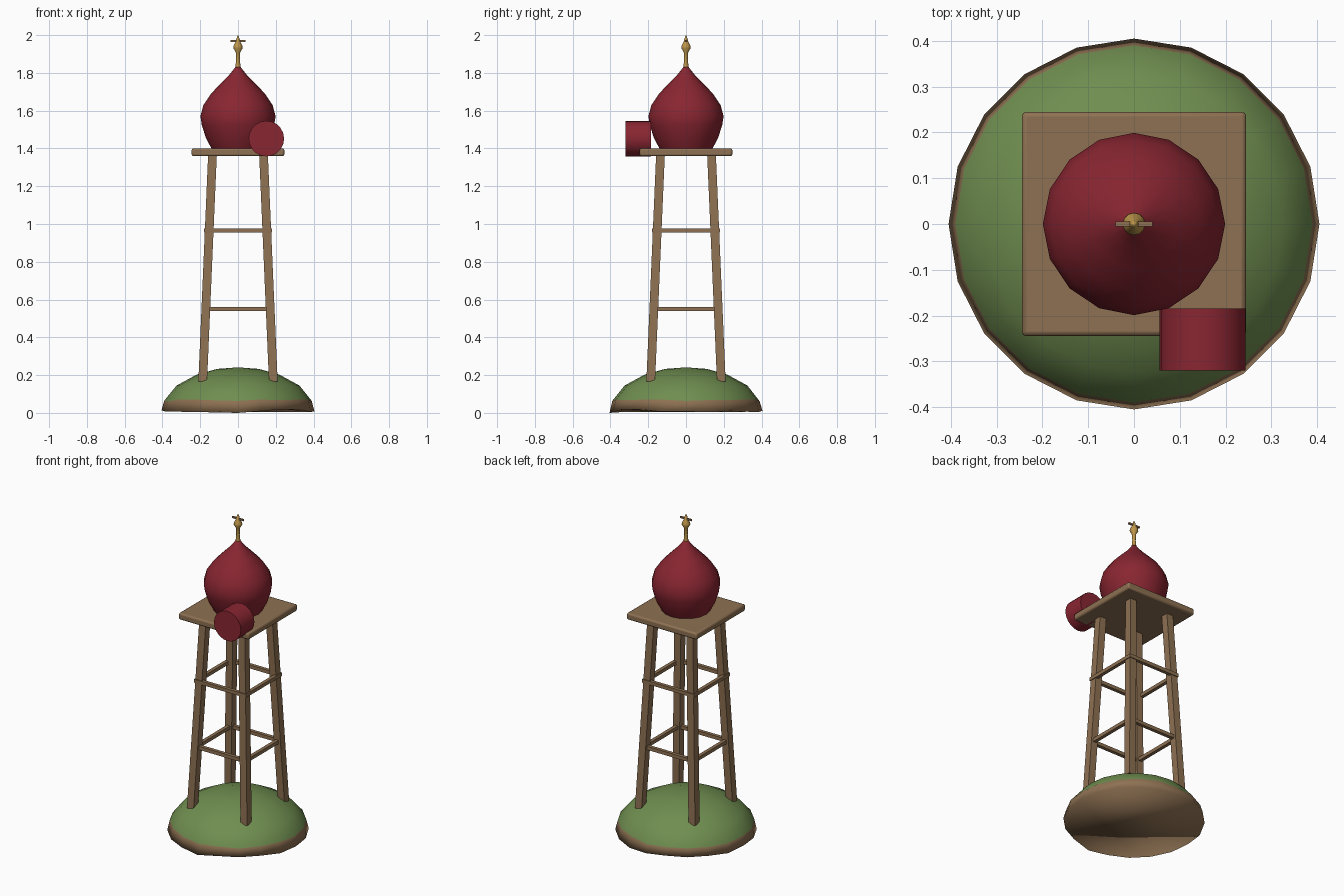
import bpy, bmesh, math, random
from mathutils import Vector

if "Cube" in bpy.data.objects:
    bpy.data.objects.remove(bpy.data.objects["Cube"])

random.seed(4)


def mat(name, rgb):
    m = bpy.data.materials.new(name)
    m.diffuse_color = (*rgb, 1)
    m.use_nodes = True
    m.node_tree.nodes["Principled BSDF"].inputs["Base Color"].default_value = m.diffuse_color
    return m


WOOD = mat("wood_brown", (0.27, 0.165, 0.085))
GREEN = mat("grass_green", (0.16, 0.27, 0.08))
RED = mat("dome_red", (0.25, 0.019, 0.031))
GOLD = mat("gold", (0.52, 0.31, 0.07))


def finish(name, bm, *mats):
    bmesh.ops.recalc_face_normals(bm, faces=bm.faces)
    me = bpy.data.meshes.new(name)
    bm.to_mesh(me)
    bm.free()
    ob = bpy.data.objects.new(name, me)
    bpy.context.collection.objects.link(ob)
    for m in mats:
        me.materials.append(m)
    return ob


def smooth(ob, angle):
    bpy.ops.object.select_all(action='DESELECT')
    ob.select_set(True)
    bpy.context.view_layer.objects.active = ob
    bpy.ops.object.shade_smooth_by_angle(angle=math.radians(angle))


def lathe(profile, n):
    """Closed surface of revolution; radius 0 makes a pole."""
    bm = bmesh.new()
    rings = []
    for r, z in profile:
        k = n if r > 0 else 1
        rings.append([bm.verts.new((r * math.cos(2 * math.pi * i / n),
                                    r * math.sin(2 * math.pi * i / n), z))
                      for i in range(k)])
    for a, b in zip(rings, rings[1:]):
        for i in range(n):
            j = (i + 1) % n
            if len(b) == 1:
                bm.faces.new((a[i], a[j], b[0]))
            else:
                bm.faces.new((a[i], a[j], b[j], b[i]))
    for ring in (rings[0], rings[-1]):
        if len(ring) > 1:
            bm.faces.new(ring)
    return bm, rings


def beam(name, a, b, w, material):
    """Square beam between two points, with level ends when upright."""
    a, b = Vector(a), Vector(b)
    d = b - a
    if abs(d.z) > 0.1:
        u, v = Vector((1, 0, 0)), Vector((0, 1, 0))
    else:
        u, v = Vector((0, 0, 1)), d.normalized().cross(Vector((0, 0, 1)))
    bm = bmesh.new()
    ends = [[bm.verts.new(p + (u * s + v * t) * w / 2)
             for s, t in ((-1, -1), (1, -1), (1, 1), (-1, 1))] for p in (a, b)]
    for i in range(4):
        j = (i + 1) % 4
        bm.faces.new((ends[0][i], ends[0][j], ends[1][j], ends[1][i]))
    bm.faces.new(ends[0])
    bm.faces.new(ends[1])
    return finish(name, bm, material)


# Grassy mound with an earth rim and uneven underside
bm, rings = lathe([(0.405, 0.016), (0.39, 0.066), (0.325, 0.145),
                   (0.22, 0.202), (0.11, 0.233), (0, 0.241)], 20)
for vert in rings[0]:
    vert.co.z = random.uniform(0.003, 0.023)
rings[0][15].co.z = 0
for vert in rings[1]:
    vert.co.z += random.uniform(-0.006, 0.006)
mound = finish("mound", bm, GREEN, WOOD)
for f in mound.data.polygons:
    f.material_index = 1 if f.center.z < 0.06 else 0
smooth(mound, 180)

# Four splayed legs
for sx in (-1, 1):
    for sy in (-1, 1):
        beam("leg", (0.187 * sx, 0.187 * sy, 0.165),
             (0.135 * sx, 0.135 * sy, 1.37), 0.046, WOOD)

# Two square frames of cross braces
for z in (0.55, 0.965):
    for s in (-1, 1):
        beam("brace_x", (-0.18, 0.17 * s, z), (0.18, 0.17 * s, z), 0.022, WOOD)
        beam("brace_y", (0.17 * s, -0.18, z), (0.17 * s, 0.18, z), 0.022, WOOD)

# Platform with softened edges
bm = bmesh.new()
bmesh.ops.create_cube(bm, size=1)
for vert in bm.verts:
    vert.co = (vert.co.x * 0.49, vert.co.y * 0.49, 1.38 + vert.co.z * 0.042)
platform = finish("platform", bm, WOOD)
bevel = platform.modifiers.new("bevel", 'BEVEL')
bevel.width = 0.01
bevel.segments = 2
smooth(platform, 35)

# Onion dome
bm, _ = lathe([(0.135, 1.39), (0.17, 1.455), (0.192, 1.525), (0.199, 1.57),
               (0.183, 1.63), (0.143, 1.69), (0.095, 1.74), (0.05, 1.785),
               (0.022, 1.82), (0, 1.85)], 16)
smooth(finish("dome", bm, RED), 50)

# Short barrel on the platform's front corner, lying along y
bm, _ = lathe([(0.094, -0.0675), (0.094, 0.0675)], 20)
barrel = finish("barrel", bm, RED)
barrel.rotation_euler = (math.pi / 2, 0, 0)
barrel.location = (0.15, -0.2525, 1.452)
smooth(barrel, 40)

# Finial with stem, bulb and pointed tip
bm, _ = lathe([(0.015, 1.82), (0.010, 1.87), (0.012, 1.91), (0.025, 1.932),
               (0.024, 1.942), (0.012, 1.965), (0.007, 1.985), (0, 2.0)], 12)
smooth(finish("finial", bm, GOLD), 40)
beam("finial_crossbar", (-0.04, 0, 1.969), (0.04, 0, 1.969), 0.01, WOOD)
